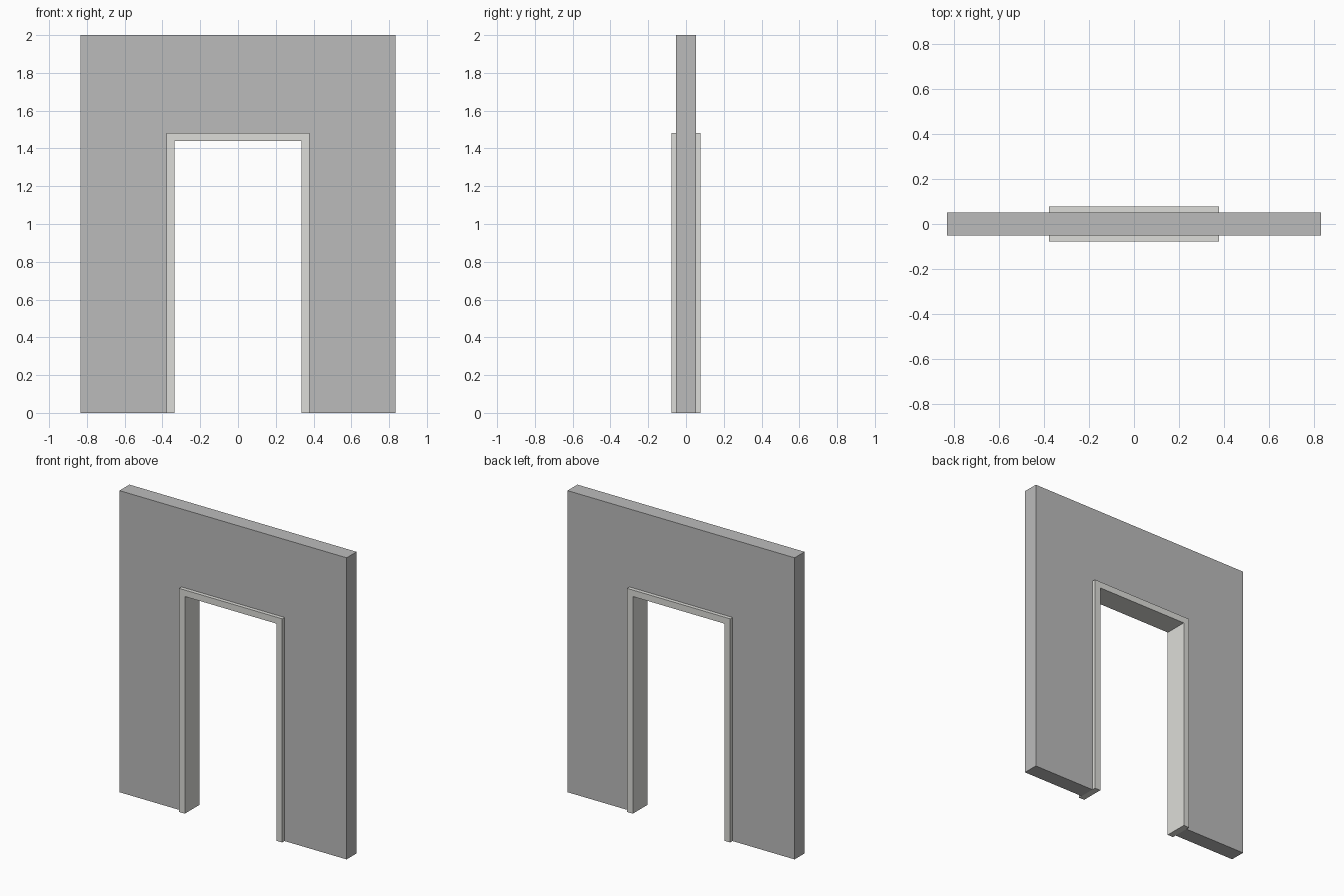
import bpy
import bmesh

if "Cube" in bpy.data.objects:
    bpy.data.objects.remove(bpy.data.objects["Cube"])


def material(name, color):
    mat = bpy.data.materials.new(name)
    mat.diffuse_color = (*color, 1.0)
    mat.use_nodes = True
    mat.node_tree.nodes["Principled BSDF"].inputs["Base Color"].default_value = mat.diffuse_color
    return mat


def arch(name, outer, top, inner, head, half_depth, mat):
    """Extrude an upside-down U profile along y, centred on y = 0."""
    half = [(outer, top), (outer, 0), (inner, 0), (inner, head)]
    profile = half + [(-x, z) for x, z in reversed(half)]
    bm = bmesh.new()
    face = bm.faces.new([bm.verts.new((x, -half_depth, z)) for x, z in profile])
    moved = bmesh.ops.extrude_face_region(bm, geom=[face])["geom"]
    verts = [v for v in moved if isinstance(v, bmesh.types.BMVert)]
    bmesh.ops.translate(bm, verts=verts, vec=(0, 2 * half_depth, 0))
    bmesh.ops.recalc_face_normals(bm, faces=bm.faces[:])
    mesh = bpy.data.meshes.new(name)
    bm.to_mesh(mesh)
    bm.free()
    mesh.materials.append(mat)
    obj = bpy.data.objects.new(name, mesh)
    bpy.context.collection.objects.link(obj)
    return obj


# Wall panel with the doorway opening
arch("wall", 0.833, 2.0, 0.378, 1.483, 0.052,
     material("wall_grey", (0.5, 0.5, 0.5)))

# Door frame lining the opening, proud of the wall on both sides
arch("door_frame", 0.378, 1.483, 0.336, 1.44, 0.077,
     material("frame_pale", (0.72, 0.72, 0.69)))
